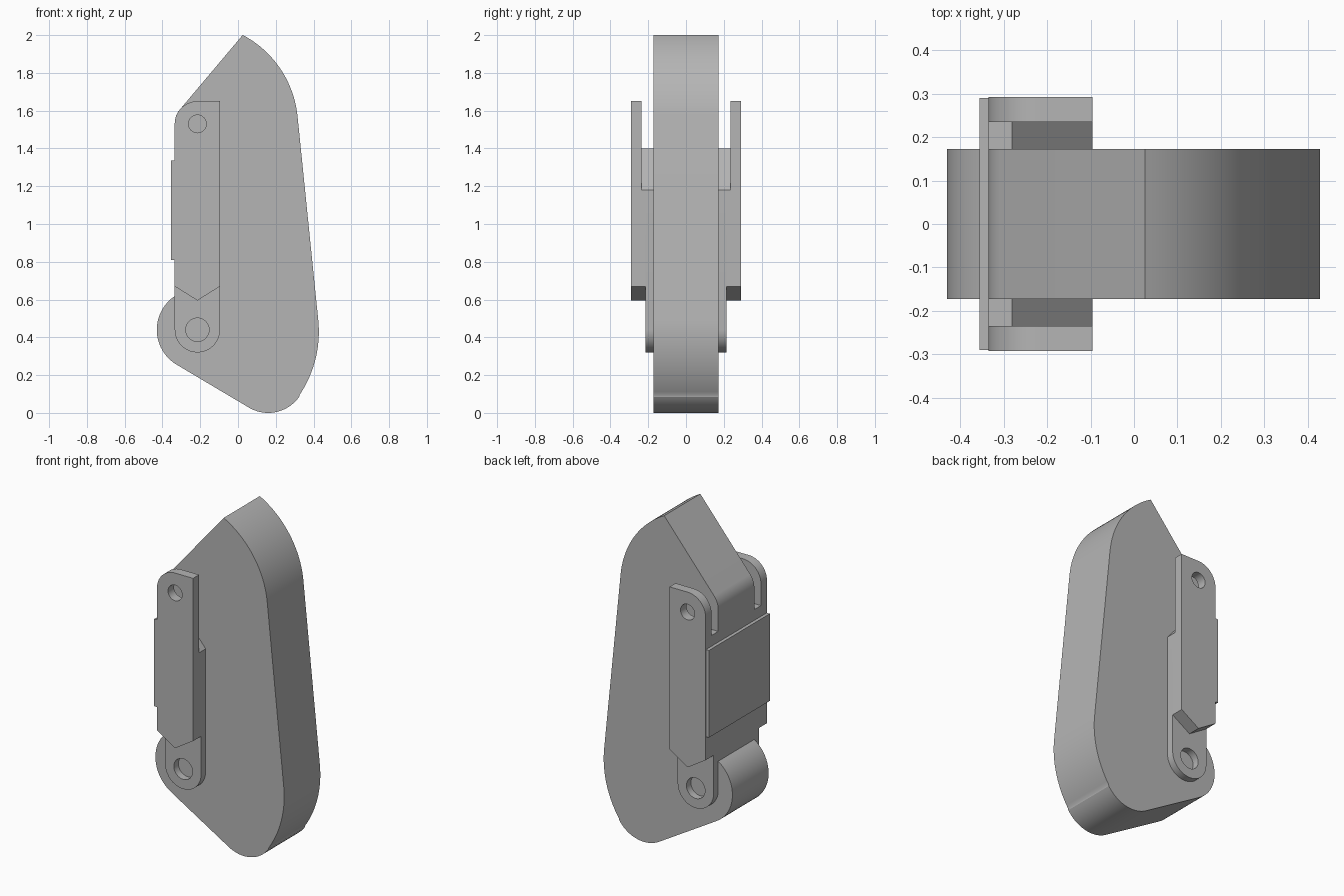
import bpy, bmesh
from math import sin, cos, radians

cube = bpy.data.objects.get("Cube")
if cube:
    bpy.data.objects.remove(cube)

# One plain grey for every part
grey = bpy.data.materials.new("plain_grey")
grey.use_nodes = True
grey.diffuse_color = (0.46, 0.46, 0.46, 1)
grey.node_tree.nodes["Principled BSDF"].inputs["Base Color"].default_value = grey.diffuse_color


def arc(cx, cz, r, start, end, steps=20):
    angles = [radians(start + (end - start) * i / steps) for i in range(steps + 1)]
    return [(cx + r * cos(a), cz + r * sin(a)) for a in angles]


def hole(cx, cz, r):
    return arc(cx, cz, r, 0, 360, 32)[:-1]


def extrude(name, loops, y0, y1):
    """Fill x-z outlines (the first is the rim, the rest holes) from y0 to y1."""
    curve = bpy.data.curves.new(name, "CURVE")
    curve.dimensions = "2D"
    curve.fill_mode = "BOTH"
    curve.extrude = abs(y1 - y0) / 2
    for loop in loops:
        spline = curve.splines.new("POLY")
        spline.points.add(len(loop) - 1)
        for point, (x, z) in zip(spline.points, loop):
            point.co = (x, z, 0, 1)
        spline.use_cyclic_u = True
    helper = bpy.data.objects.new(name + "_outline", curve)
    bpy.context.collection.objects.link(helper)
    mesh = bpy.data.meshes.new_from_object(
        helper.evaluated_get(bpy.context.evaluated_depsgraph_get()))
    bpy.data.objects.remove(helper)
    bm = bmesh.new()
    bm.from_mesh(mesh)
    for v in bm.verts:
        x, z, depth = v.co
        v.co = (x, (y0 + y1) / 2 - depth, z)
    bmesh.ops.remove_doubles(bm, verts=bm.verts, dist=0.0005)
    bmesh.ops.recalc_face_normals(bm, faces=bm.faces)
    bm.to_mesh(mesh)
    bm.free()
    mesh.materials.clear()
    mesh.materials.append(grey)
    obj = bpy.data.objects.new(name, mesh)
    bpy.context.collection.objects.link(obj)
    bpy.ops.object.select_all(action="DESELECT")
    obj.select_set(True)
    bpy.context.view_layer.objects.active = obj
    bpy.ops.object.shade_smooth_by_angle(angle=radians(25))
    return obj


# Shared bracket dimensions
BACK, FRONT, MID = -0.335, -0.095, -0.215
TOP_PIN, LOW_PIN, R = 1.53, 0.44, 0.12
v_bottom = [(BACK, 0.67), (MID, 0.595), (FRONT, 0.67)]
sloped_top = [(FRONT, 1.18), (-0.28, 1.4), (BACK, 1.4)]

# Thick main body: rounded knuckle, heel, bulging edge and pointed crest
body = (arc(MID, LOW_PIN, 0.215, 124, 240)
        + arc(0.16, 0.2, 0.2, 240, 325)
        + arc(-0.172, 0.43, 0.6, 326, 365.8)
        + arc(-0.231, 1.515, 0.549, 5.8, 62.2)
        + arc(MID, TOP_PIN, R, 139.5, 180))
extrude("main_body", [body], -0.172, 0.172)

# Bracket layers on both sides
tab = arc(MID, LOW_PIN, R, 180, 360) + sloped_top
ear = (v_bottom + [(FRONT, 1.65)] + arc(MID, TOP_PIN, R, 90, 180))
for side, s in (("left", 1), ("right", -1)):
    extrude(side + "_hinge_tab", [tab, hole(MID, LOW_PIN, 0.062)], s * 0.172, s * 0.215)
    extrude(side + "_spacer", [v_bottom + sloped_top], s * 0.215, s * 0.235)
    extrude(side + "_outer_ear", [ear, hole(MID, TOP_PIN, 0.047)], s * 0.235, s * 0.292)

# Cross plate joining the two sides
plate = [(-0.355, 0.81), (-0.295, 0.81), (-0.295, 1.335), (-0.355, 1.335)]
extrude("cross_plate", [plate], -0.29, 0.29)
